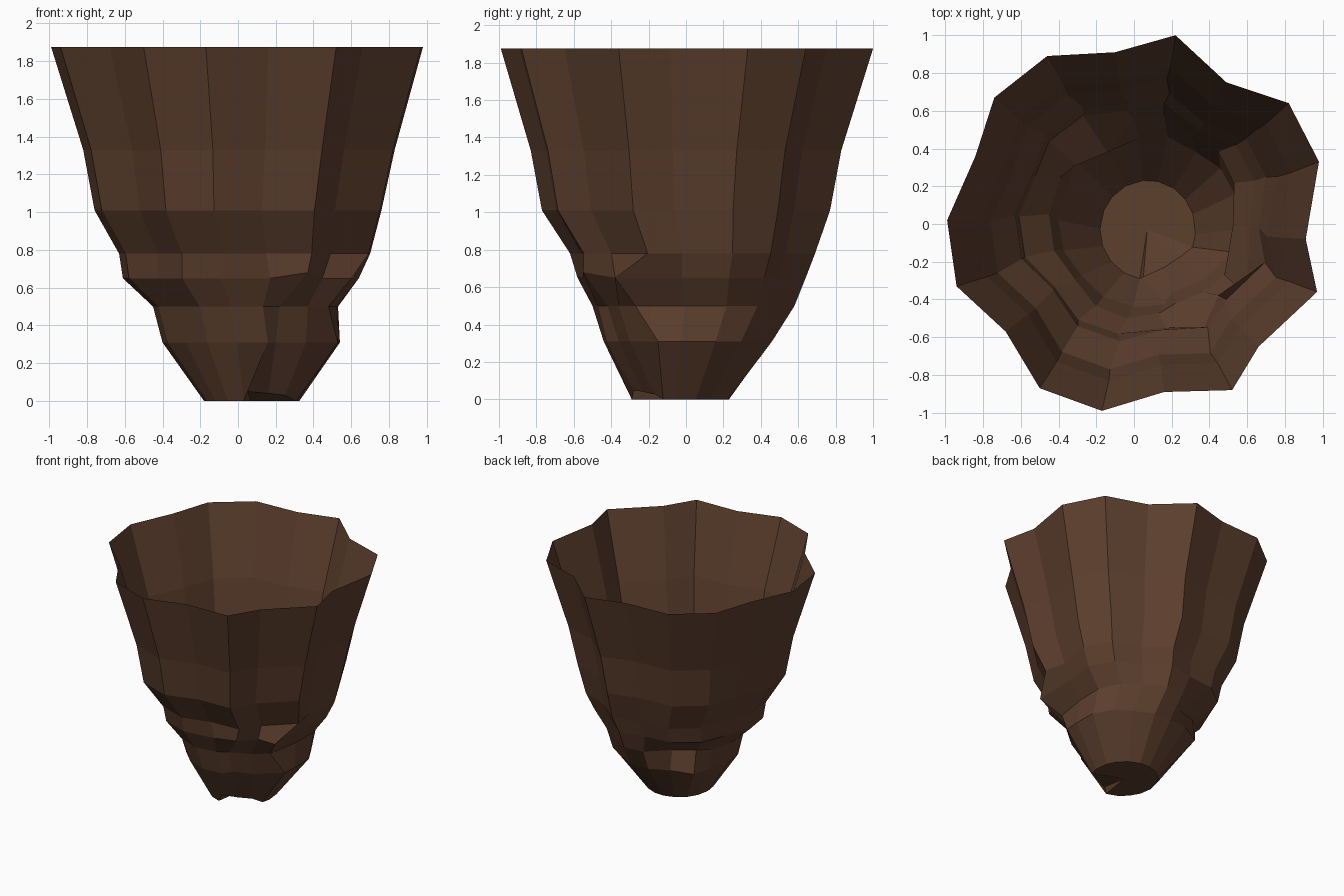
import bpy, bmesh, math

if "Cube" in bpy.data.objects:
    bpy.data.objects.remove(bpy.data.objects["Cube"])

# one flat brown for the whole rock shell
brown = bpy.data.materials.new("dark brown rock")
brown.diffuse_color = (0.11, 0.05, 0.027, 1)
brown.use_nodes = True
brown.node_tree.nodes["Principled BSDF"].inputs["Base Color"].default_value = brown.diffuse_color

# lobed outline of the open rim, counter-clockwise
RIM = [(.98, .33), (.82, .64), (.49, .75), (.22, 1.0), (-.10, .91), (-.46, .89),
       (-.74, .67), (-.84, .36), (-.99, .02), (-.94, -.33), (-.68, -.57), (-.50, -.87),
       (-.17, -.99), (.16, -.89), (.52, -.88), (.66, -.65), (.97, -.36), (.91, -.08)]

# rings: height, x min, x max, y min, y max, roundness
RINGS = [(1.875, -.99, .98, -.99, 1.0, 0),
         (1.33, -.82, .83, -.83, .83, 0),
         (1.01, -.76, .76, -.77, .77, 0),
         (.78, -.63, .70, -.62, .69, .1),
         (.65, -.61, .64, -.58, .64, .2),
         (.50, -.45, .53, -.50, .58, .5),
         (.31, -.40, .54, -.44, .46, .7),
         (.0, -.18, .325, -.29, .23, 1)]

# chipped ledges and notches: (ring, point) -> position
CHIPS = {(5, 16): (.48, -.27, .50), (4, 16): (.60, -.38, .65),
         (5, 5): (-.14, .38, .48), (5, 6): (-.31, .31, .50),
         (6, 5): (-.15, .42, .33), (6, 6): (-.31, .34, .31),
         (5, 14): (.22, -.42, .50), (5, 15): (.37, -.36, .50),
         (6, 14): (.20, -.36, .31), (6, 15): (.36, -.30, .31),
         (4, 13): (.17, -.55, .65), (4, 14): (.37, -.55, .68),
         (7, 13): (.05, -.28, .05), (7, 14): (.16, -.23, .04), (7, 15): (.25, -.17, .03)}


def outline(z, x0, x1, y0, y1, roundness):
    """Blend the lobed rim towards a circle and fit it to the given bounds."""
    pts = []
    for x, y in RIM:
        a = math.atan2(y, x)
        pts.append((x + (math.cos(a) - x) * roundness, y + (math.sin(a) - y) * roundness))
    ax, bx = min(p[0] for p in pts), max(p[0] for p in pts)
    ay, by = min(p[1] for p in pts), max(p[1] for p in pts)
    return [(x0 + (x - ax) / (bx - ax) * (x1 - x0),
             y0 + (y - ay) / (by - ay) * (y1 - y0), z) for x, y in pts]


# rock shell: stacked rings joined by flat faces, open at the top
bm = bmesh.new()
loops = []
for r, ring in enumerate(RINGS):
    loops.append([bm.verts.new(CHIPS.get((r, i), p)) for i, p in enumerate(outline(*ring))])
n = len(RIM)
for up, low in zip(loops, loops[1:]):
    for i in range(n):
        j = (i + 1) % n
        bm.faces.new((low[i], low[j], up[j], up[i]))

# closed floor
centre = bm.verts.new((.07, -.03, 0))
for i in range(n):
    bm.faces.new((loops[-1][(i + 1) % n], loops[-1][i], centre))

mesh = bpy.data.meshes.new("rock_shell")
bm.to_mesh(mesh)
bm.free()
mesh.materials.append(brown)
shell = bpy.data.objects.new("rock_shell", mesh)
bpy.context.collection.objects.link(shell)
